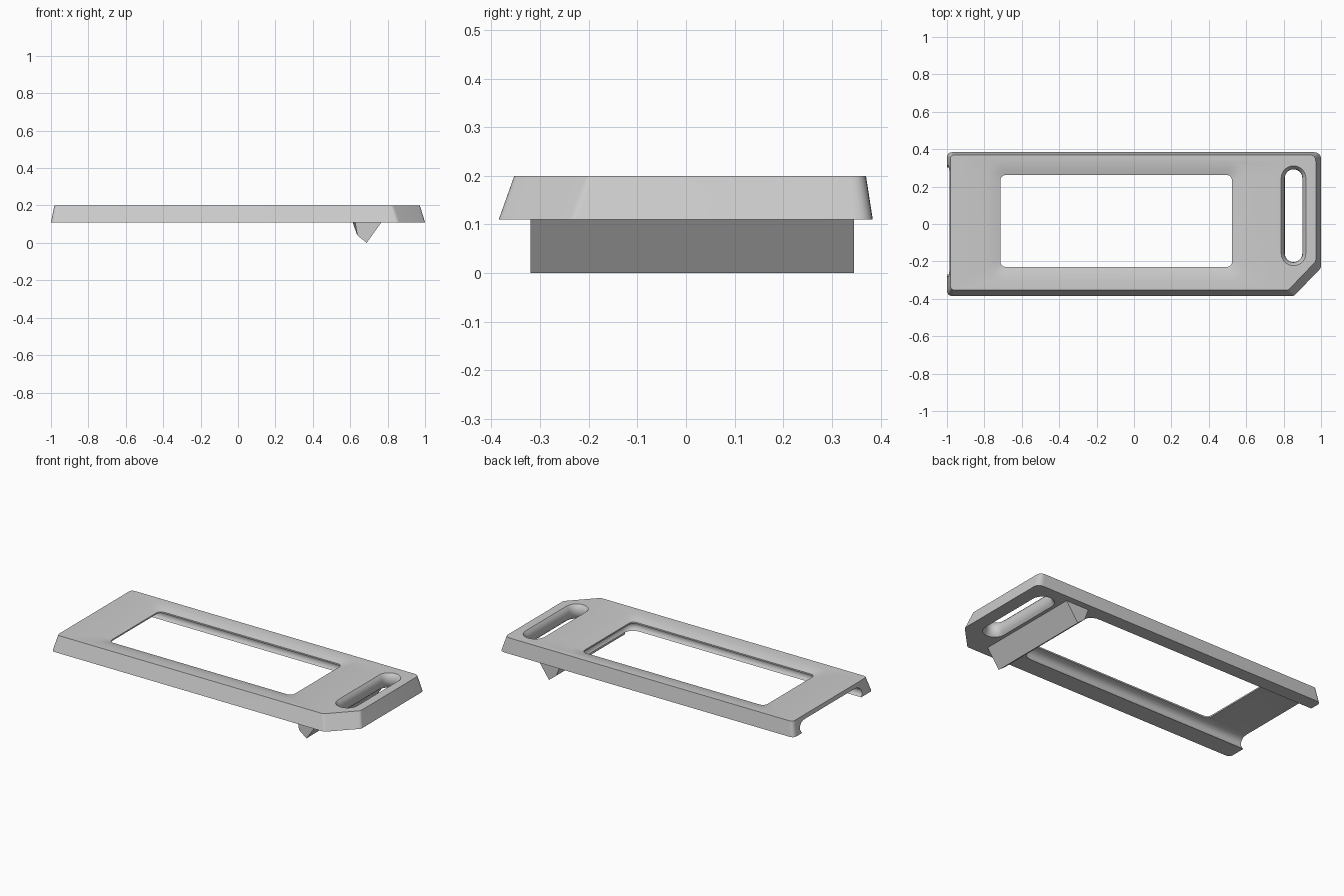
import bpy, bmesh, math
from mathutils import Vector

cube = bpy.data.objects.get("Cube")
if cube:
    bpy.data.objects.remove(cube, do_unlink=True)

grey = bpy.data.materials.new("plain grey")
grey.use_nodes = True
colour = (0.6, 0.6, 0.6, 1)
grey.diffuse_color = colour
grey.node_tree.nodes["Principled BSDF"].inputs["Base Color"].default_value = colour

BASE, TOP = 0.11, 0.2


def loft(name, rings):
    """Solid skinned through matching closed rings of 3D points."""
    bm = bmesh.new()
    loops = [[bm.verts.new(p) for p in ring] for ring in rings]
    n = len(loops[0])
    for a, b in zip(loops, loops[1:]):
        for i in range(n):
            j = (i + 1) % n
            bm.faces.new((a[i], a[j], b[j], b[i]))
    bm.faces.new(loops[0][::-1])
    bm.faces.new(loops[-1])
    bmesh.ops.recalc_face_normals(bm, faces=bm.faces)
    mesh = bpy.data.meshes.new(name)
    bm.to_mesh(mesh)
    bm.free()
    obj = bpy.data.objects.new(name, mesh)
    bpy.context.collection.objects.link(obj)
    mesh.materials.append(grey)
    return obj


def rounded(corners, z, steps=6):
    """Outline at height z; each corner is (x, y, radius)."""
    ring = []
    for i, (x, y, r) in enumerate(corners):
        p = Vector((x, y))
        a = p + (Vector(corners[i - 1][:2]) - p).normalized() * r
        b = p + (Vector(corners[(i + 1) % len(corners)][:2]) - p).normalized() * r
        for k in range(steps + 1):
            t = k / steps
            q = a * (1 - t) ** 2 + p * 2 * t * (1 - t) + b * t * t
            ring.append((q.x, q.y, z))
    return ring


def window(grow, z, left=None):
    """Window outline grown outward, optionally stretched to a given left end."""
    x0 = -0.715 - grow if left is None else left
    x1, y0, y1 = 0.525 + grow, -0.23 - grow, 0.262 + grow
    r = 0.035 + max(grow, 0) * 0.8
    return rounded([(x0, y0, r), (x1, y0, r), (x1, y1, r), (x0, y1, r)], z)


def pill(r, z, x=0.853, y0=-0.157, y1=0.245, steps=14):
    """Slot outline running along y."""
    ring = []
    for cy, start in ((y1, 0), (y0, math.pi)):
        for k in range(steps + 1):
            a = start + math.pi * k / steps
            ring.append((x + r * math.cos(a), cy + r * math.sin(a), z))
    return ring


def cut(target, cutter):
    mod = target.modifiers.new(cutter.name, 'BOOLEAN')
    mod.operation = 'DIFFERENCE'
    mod.solver = 'EXACT'
    mod.object = cutter
    bpy.context.view_layer.objects.active = target
    bpy.ops.object.modifier_apply(modifier=mod.name)
    bpy.data.objects.remove(cutter, do_unlink=True)


# Tapered plate with one clipped corner
low = [(-1, -0.385, .03), (0.855, -0.385, .012), (1, -0.235, .012), (1, 0.384, .04), (-1, 0.384, .03)]
high = [(-0.982, -0.353, .025), (0.825, -0.353, .012), (0.972, -0.2, .012), (0.972, 0.37, .035), (-0.982, 0.37, .025)]
frame = loft("frame", [rounded(low, BASE), rounded(high, TOP)])

# Window opening with a shallow dished border
cut(frame, loft("window_cutter", [window(0, 0), window(0, 0.3)]))
cut(frame, loft("dish_cutter", [window(-0.005, 0.183), window(0.03, 0.193),
                                window(0.075, TOP + 0.0005), window(0.075, 0.25)]))

# Underside channel with a concave cove, open at the right end
cove = [(0.04, 0.05), (0.04, BASE), (0.049, 0.12), (0.053, 0.134), (0.051, 0.148),
        (0.043, 0.16), (0.03, 0.169), (0.013, 0.174), (-0.004, 0.176)]
cut(frame, loft("channel_cutter", [window(g, z, left=-1.2) for g, z in cove]))

# Finger slot, flared on both sides
slot = [(0.066, 0.05), (0.066, BASE), (0.056, 0.122), (0.049, 0.138), (0.047, 0.155),
        (0.049, 0.172), (0.056, 0.188), (0.066, TOP), (0.066, 0.25)]
cut(frame, loft("slot_cutter", [pill(r, z) for r, z in slot]))

# Wedge bar underneath, slightly narrower at the front
bar = loft("under_bar", [[(shoulder, y, 0.112), (0.638, y, 0.04), (0.688, y, 0), (0.768, y, 0.112)]
                         for y, shoulder in ((-0.32, 0.626), (0.345, 0.612))])

for obj in (frame, bar):
    bpy.ops.object.select_all(action='DESELECT')
    obj.select_set(True)
    bpy.context.view_layer.objects.active = obj
    bpy.ops.object.shade_smooth_by_angle(angle=math.radians(30))
